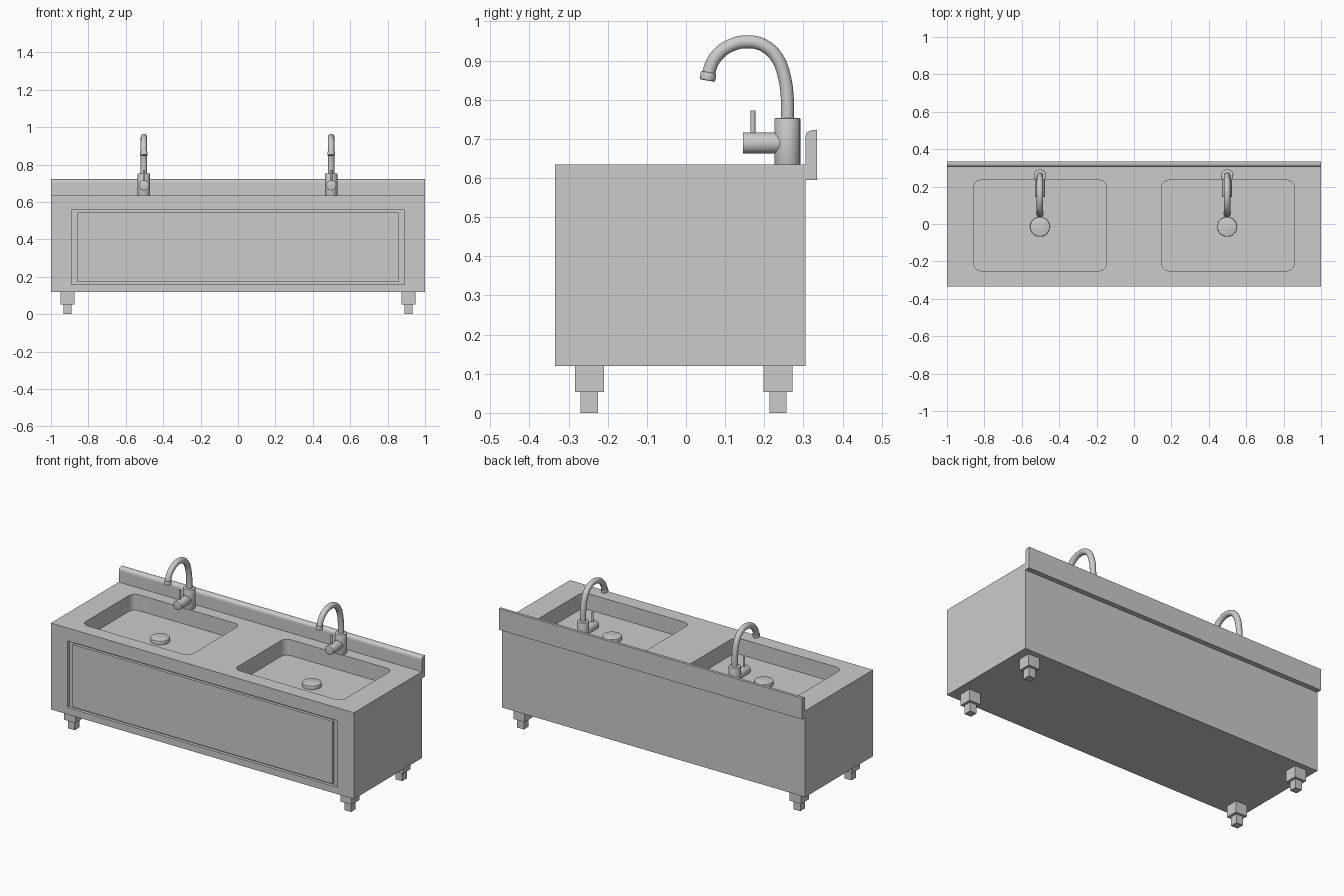
import bpy, bmesh, math
from mathutils import Vector

if "Cube" in bpy.data.objects:
    bpy.data.objects.remove(bpy.data.objects["Cube"])


def finish(name, bm, smooth=False):
    bmesh.ops.recalc_face_normals(bm, faces=bm.faces)
    me = bpy.data.meshes.new(name)
    bm.to_mesh(me)
    bm.free()
    ob = bpy.data.objects.new(name, me)
    bpy.context.collection.objects.link(ob)
    if smooth:
        shade(ob)
    return ob


def shade(ob):
    bpy.ops.object.select_all(action='DESELECT')
    ob.select_set(True)
    bpy.context.view_layer.objects.active = ob
    bpy.ops.object.shade_smooth_by_angle(angle=math.radians(35))


def box(name, x, y, z):
    bm = bmesh.new()
    bmesh.ops.create_cube(bm, size=1)
    for v in bm.verts:
        v.co = [(a + b) / 2 + c * (b - a) for (a, b), c in zip((x, y, z), v.co)]
    return finish(name, bm)


def prism(name, pts, vec, smooth=False):
    bm = bmesh.new()
    f = bm.faces.new([bm.verts.new(p) for p in pts])
    r = bmesh.ops.extrude_face_region(bm, geom=[f])
    bmesh.ops.translate(bm, vec=vec, verts=[g for g in r['geom'] if isinstance(g, bmesh.types.BMVert)])
    if f.is_valid and len(f.edges) and all(len(e.link_faces) > 2 for e in f.edges):
        bm.faces.remove(f)
    elif f.is_valid and not any(g.calc_center_median() == f.calc_center_median()
                                for g in bm.faces if g != f):
        pass
    return finish(name, bm, smooth)


def rod(name, p, q, r, bevel=0.0, segs=28):
    p, q = Vector(p), Vector(q)
    bm = bmesh.new()
    bmesh.ops.create_cone(bm, cap_ends=True, segments=segs, radius1=r, radius2=r, depth=(q - p).length)
    if bevel:
        rim = [e for e in bm.edges if any(len(f.verts) > 4 for f in e.link_faces)]
        bmesh.ops.bevel(bm, geom=rim, offset=bevel, segments=2, affect='EDGES', profile=0.5)
    rot = (q - p).to_track_quat('Z', 'Y')
    for v in bm.verts:
        v.co = rot @ v.co + (p + q) / 2
    return finish(name, bm, True)


def cut(target, cutter):
    m = target.modifiers.new('cut', 'BOOLEAN')
    m.operation, m.solver, m.object = 'DIFFERENCE', 'EXACT', cutter
    bpy.context.view_layer.objects.active = target
    bpy.ops.object.modifier_apply(modifier=m.name)
    bpy.data.objects.remove(cutter)


def rounded_rect(cx, cy, w, d, r, z, n=5):
    pts = []
    for i, (sx, sy) in enumerate(((1, 1), (-1, 1), (-1, -1), (1, -1))):
        for k in range(n + 1):
            a = math.pi / 2 * (i + k / n)
            pts.append((cx + sx * (w / 2 - r) + r * math.cos(a),
                        cy + sy * (d / 2 - r) + r * math.sin(a), z))
    return pts


# Cabinet with two basins and a front door groove
TOP = 0.635
cabinet = box("cabinet", (-1, 1), (-0.335, 0.305), (0.12, TOP))
cut(cabinet, box("groove_cutter", (-0.89, 0.89), (-0.4, -0.317), (0.16, 0.558)))
for s in (-1, 1):
    cut(cabinet, prism("basin_cutter", rounded_rect(s * 0.502, -0.008, 0.71, 0.485, 0.04, 0.54), (0, 0, 0.2)))
shade(cabinet)
box("door_panel", (-0.857, 0.857), (-0.334, -0.315), (0.172, 0.545))

# Backsplash with rounded front top edge
profile = [(0.335, 0.595), (0.335, 0.722), (0.322, 0.722), (0.313, 0.719), (0.307, 0.713), (0.305, 0.704), (0.305, 0.595)]
prism("backsplash", [(-1, y, z) for y, z in profile], (2, 0, 0))

# Stepped feet
for sx in (-1, 1):
    for y in (-0.247, 0.235):
        x = sx * 0.912
        for name, h, z in (("foot_upper", 0.037, (0.053, 0.12)), ("foot_lower", 0.022, (0, 0.053))):
            box(name, (x - h, x + h), (y - h, y + h), z)

# Faucets and drains
spout_path = [(0.259, 0.74), (0.259, 0.80), (0.251, 0.86), (0.232, 0.908), (0.2, 0.938), (0.158, 0.948),
              (0.115, 0.939), (0.082, 0.916), (0.064, 0.888), (0.056, 0.855)]
for x in (-0.503, 0.498):
    rod("faucet_base", (x, 0.259, TOP - 0.002), (x, 0.259, 0.753), 0.033, 0.003)
    rod("faucet_valve", (x, 0.145, 0.689), (x, 0.25, 0.689), 0.027, 0.001)
    rod("faucet_lever", (x, 0.171, 0.70), (x, 0.171, 0.772), 0.006, 0, 12)
    rod("spout_tip", (x, 0.0545, 0.849), (x, 0.058, 0.87), 0.02, 0.003)
    cu = bpy.data.curves.new("spout", 'CURVE')
    cu.dimensions, cu.bevel_depth, cu.bevel_resolution = '3D', 0.017, 5
    cu.resolution_u, cu.use_fill_caps = 4, True
    sp = cu.splines.new('BEZIER')
    sp.bezier_points.add(len(spout_path) - 1)
    for bp, (y, z) in zip(sp.bezier_points, spout_path):
        bp.co = (x, y, z)
        bp.handle_left_type = bp.handle_right_type = 'AUTO'
    spout = bpy.data.objects.new("spout", cu)
    bpy.context.collection.objects.link(spout)
    bpy.ops.object.select_all(action='DESELECT')
    spout.select_set(True)
    bpy.context.view_layer.objects.active = spout
    bpy.ops.object.convert(target='MESH')
    shade(bpy.context.object)
    rod("drain", (x, -0.015, 0.53), (x, -0.015, 0.562), 0.053, 0.004, 32)
